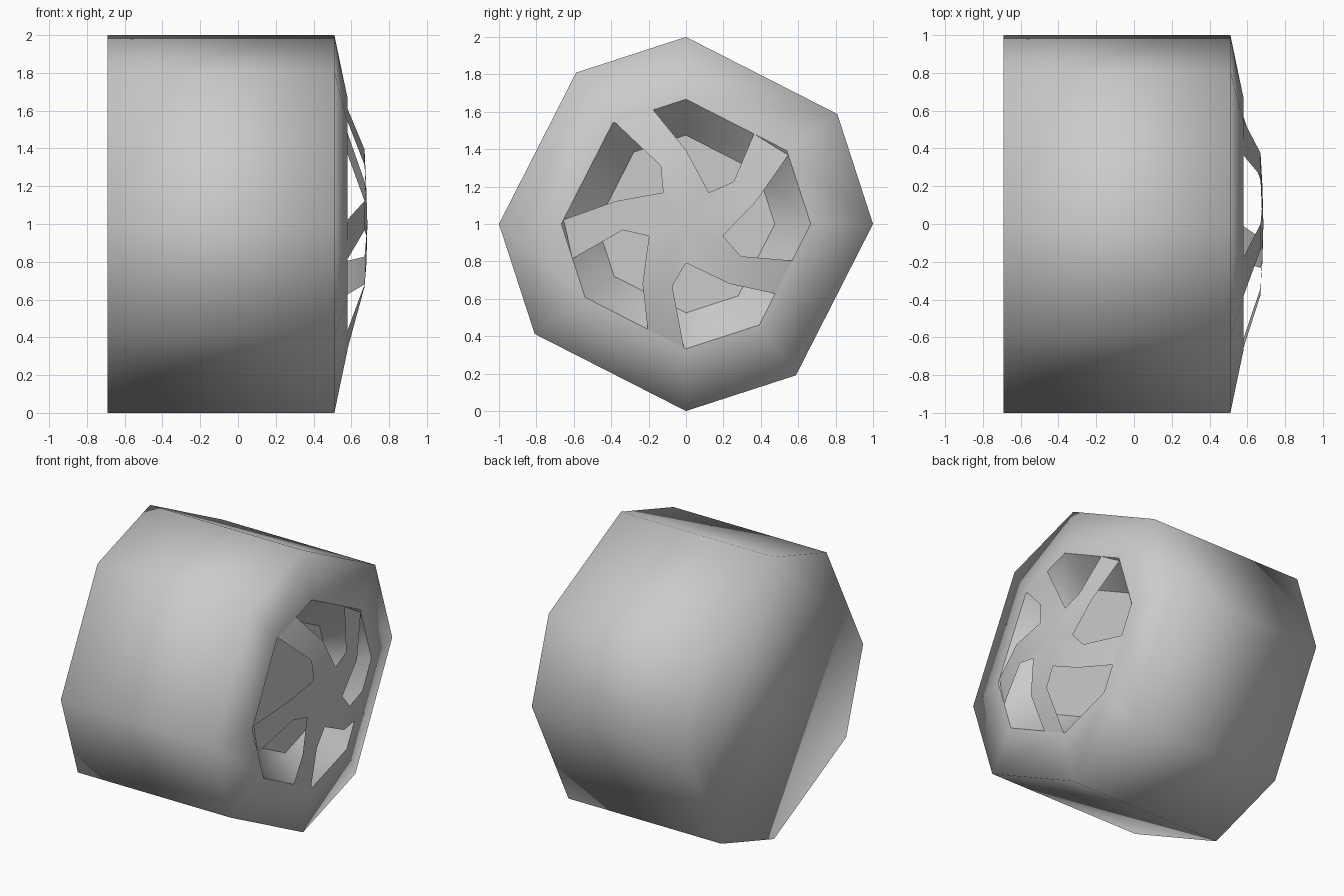
import bpy, bmesh
from math import sin, cos, pi, radians
from mathutils import Vector

default = bpy.data.objects.get("Cube")
if default:
    bpy.data.objects.remove(default, do_unlink=True)

grey = bpy.data.materials.new("plain grey")
grey.use_nodes = True
COLOUR = (0.6, 0.6, 0.6, 1)
grey.diffuse_color = COLOUR
grey.node_tree.nodes["Principled BSDF"].inputs["Base Color"].default_value = COLOUR

# Eight uneven corners, repeating every quarter turn
ANGLES = [radians(q * 90 + a) for q in range(4) for a in (0, 36)]
HOLE_RADIUS = 0.667
HOLE_X = 0.58


def polar(x, radius, angle):
    """Point around the wheel axle, which runs along x at z = 1."""
    return Vector((x, radius * cos(angle), 1 + radius * sin(angle)))


def hole_edge(angle):
    """Point on the straight-sided rim of the hole at a given angle."""
    angle %= 2 * pi
    corners = ANGLES + [2 * pi]
    for a, b in zip(corners, corners[1:]):
        if a <= angle <= b:
            mid = (a + b) / 2
            radius = HOLE_RADIUS * cos((b - a) / 2) / cos(angle - mid)
            return polar(HOLE_X, radius, angle)


def finish(name, bm, smooth_angle):
    mesh = bpy.data.meshes.new(name)
    bm.to_mesh(mesh)
    bm.free()
    obj = bpy.data.objects.new(name, mesh)
    bpy.context.collection.objects.link(obj)
    mesh.materials.append(grey)
    bpy.ops.object.select_all(action='DESELECT')
    obj.select_set(True)
    bpy.context.view_layer.objects.active = obj
    if smooth_angle:
        bpy.ops.object.shade_smooth_by_angle(angle=radians(smooth_angle))
    else:
        bpy.ops.object.shade_smooth()
    return obj


def loft(name, profile, smooth_angle=None, cap_first=False, cap_last=False):
    """Sweep (x, radius) pairs round the axle through the eight corners."""
    bm = bmesh.new()
    rings = [[bm.verts.new(polar(x, r, a)) for a in ANGLES] for x, r in profile]
    n = len(ANGLES)
    for lower, upper in zip(rings, rings[1:]):
        for i in range(n):
            j = (i + 1) % n
            bm.faces.new((lower[i], lower[j], upper[j], upper[i]))
    if cap_first:
        bm.faces.new(rings[0][::-1])
    if cap_last:
        bm.faces.new(rings[-1])
    return finish(name, bm, smooth_angle)


# Tyre: closed back, straight tread, shallow front bevel, all softly shaded
loft("tyre", [(-0.69, 1), (0.51, 1), (HOLE_X, HOLE_RADIUS)], cap_first=True)

# Recessed well inside the rim
loft("rim_well", [(HOLE_X, HOLE_RADIUS), (0.37, 0.475)], smooth_angle=45, cap_last=True)

# Hub with five swept spokes, a thin domed sheet
bm = bmesh.new()
centre = bm.verts.new(polar(0.685, 0, 0))
starts = [radians(54 - 72 * i) for i in range(5)]
valleys = [bm.verts.new(polar(0.68, 0.208, a)) for a in starts]
for i, start in enumerate(starts):
    root_a = bm.verts.new(polar(0.67, 0.34, start - radians(12.5)))
    root_b = bm.verts.new(polar(0.67, 0.395, start - radians(36)))
    tip_a = bm.verts.new(hole_edge(start - radians(1)))
    tip_b = bm.verts.new(hole_edge(start - radians(20)))
    following = valleys[(i + 1) % 5]
    bm.faces.new((centre, root_a, valleys[i]))
    bm.faces.new((centre, root_b, root_a))
    bm.faces.new((centre, following, root_b))
    bm.faces.new((root_a, root_b, tip_b, tip_a))
bmesh.ops.recalc_face_normals(bm, faces=bm.faces[:])
bm.normal_update()
if sum(f.normal.x for f in bm.faces) < 0:
    bmesh.ops.reverse_faces(bm, faces=bm.faces[:])
finish("hub_spokes", bm, 45)
